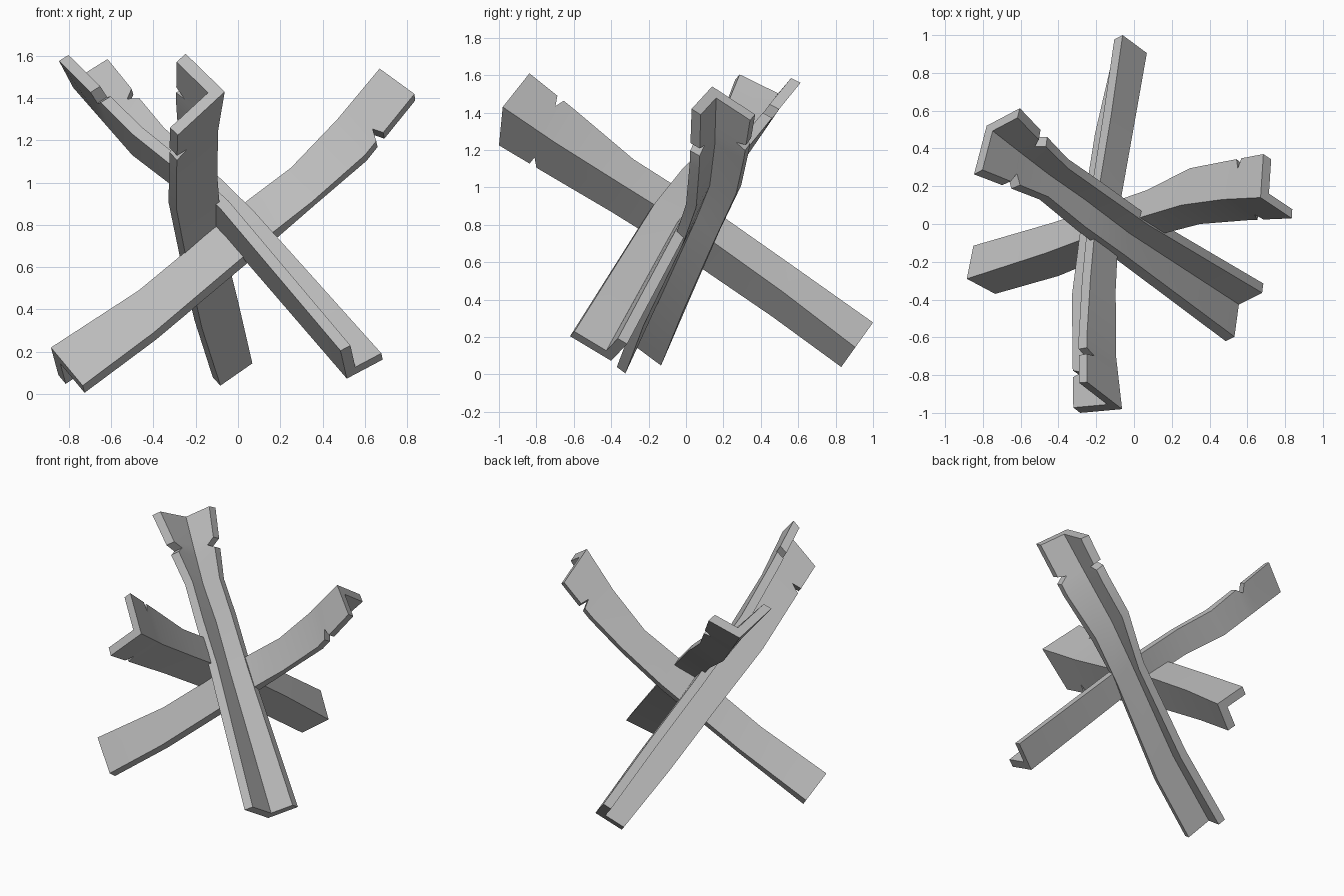
import bpy
import bmesh
from mathutils import Vector

if "Cube" in bpy.data.objects:
    bpy.data.objects.remove(bpy.data.objects["Cube"], do_unlink=True)

THICKNESS = 0.058

# One plain steel grey for everything
steel = bpy.data.materials.new("steel_grey")
steel.use_nodes = True
grey = (0.5, 0.5, 0.5, 1)
steel.diffuse_color = grey
steel.node_tree.nodes["Principled BSDF"].inputs["Base Color"].default_value = grey


def angle_section(corner, tip_a, tip_b):
    """Six points of an L profile from its outer corner and both outer flange tips."""
    along_a = (tip_a - corner).normalized() * THICKNESS
    along_b = (tip_b - corner).normalized() * THICKNESS
    return [corner, tip_a, tip_a + along_b, corner + along_a + along_b,
            tip_b + along_a, tip_b]


def add_notch(stations, position, depth=0.24, half_width=0.07):
    """Cut a V into both flange edges somewhere along the last segment."""
    start, end = stations[-2], stations[-1]
    notch = []
    for offset, cut in ((-half_width, 0), (0, depth), (half_width, 0)):
        corner, tip_a, tip_b = [p.lerp(q, position + offset) for p, q in zip(start, end)]
        notch.append((corner, tip_a.lerp(corner, cut), tip_b.lerp(corner, cut)))
    return stations[:-1] + notch + [end]


def angle_beam(name, rows, notch_position):
    """Loft an L profile through stations given as corner, first tip, second tip."""
    stations = [tuple(Vector(point) for point in row) for row in rows]
    stations = add_notch(stations, notch_position)
    bm = bmesh.new()
    rings = [[bm.verts.new(p) for p in angle_section(*s)] for s in stations]
    for lower, upper in zip(rings, rings[1:]):
        for i in range(len(lower)):
            j = (i + 1) % len(lower)
            bm.faces.new((lower[i], lower[j], upper[j], upper[i]))
    # Each end is two quads that meet on the mitre of the L
    for ring in (rings[0], rings[-1]):
        bm.faces.new(ring[:4])
        bm.faces.new((ring[0], ring[3], ring[4], ring[5]))
    bmesh.ops.recalc_face_normals(bm, faces=bm.faces)
    mesh = bpy.data.meshes.new(name)
    bm.to_mesh(mesh)
    bm.free()
    mesh.materials.append(steel)
    beam = bpy.data.objects.new(name, mesh)
    bpy.context.collection.objects.link(beam)
    bpy.ops.object.select_all(action="DESELECT")
    beam.select_set(True)
    bpy.context.view_layer.objects.active = beam
    bpy.ops.object.shade_smooth_by_angle(angle=0.4)
    return beam


# Beam rising toward the left side
angle_beam("left_rising_beam", [
    ((-.885, -.29, .22), (-.735, -.37, .04), (-.85, -.115, .09)),
    ((-.47, -.155, .49), (-.40, -.275, .29), (-.42, .01, .38)),
    ((.05, .04, .92), (.12, -.06, .73), (.07, .18, .77)),
    ((.25, .10, 1.07), (.35, 0, .91), (.295, .295, 1.01)),
    ((.47, .13, 1.30), (.60, .02, 1.13), (.50, .335, 1.19)),
    ((.67, .14, 1.54), (.835, .03, 1.42), (.685, .37, 1.39)),
], 0.3)

# Beam rising toward the right side
angle_beam("right_rising_beam", [
    ((.515, -.40, .073), (.485, -.62, .205), (.685, -.315, .163)),
    ((-.06, -.03, .74), (-.09, -.19, .885), (.08, .04, .83)),
    ((-.30, .16, .977), (-.30, -.035, 1.07), (-.17, .22, 1.08)),
    ((-.50, .30, 1.13), (-.50, .13, 1.23), (-.35, .345, 1.23)),
    ((-.78, .52, 1.45), (-.847, .263, 1.576), (-.604, .613, 1.56)),
], 0.5)

# Beam rising toward the front
angle_beam("front_rising_beam", [
    ((.068, .905, .145), (-.083, .83, .04), (-.06, 1, .278)),
    ((0, .52, .44), (-.17, .46, .31), (-.12, .58, .575)),
    ((-.075, .10, .74), (-.235, .05, .59), (-.19, .16, .87)),
    ((-.097, -.35, 1.02), (-.29, -.40, .87), (-.23, -.28, 1.15)),
    ((-.095, -.70, 1.24), (-.29, -.74, 1.07), (-.25, -.60, 1.42)),
    ((-.063, -.98, 1.43), (-.285, -1, 1.225), (-.248, -.837, 1.61)),
], 0.3)
